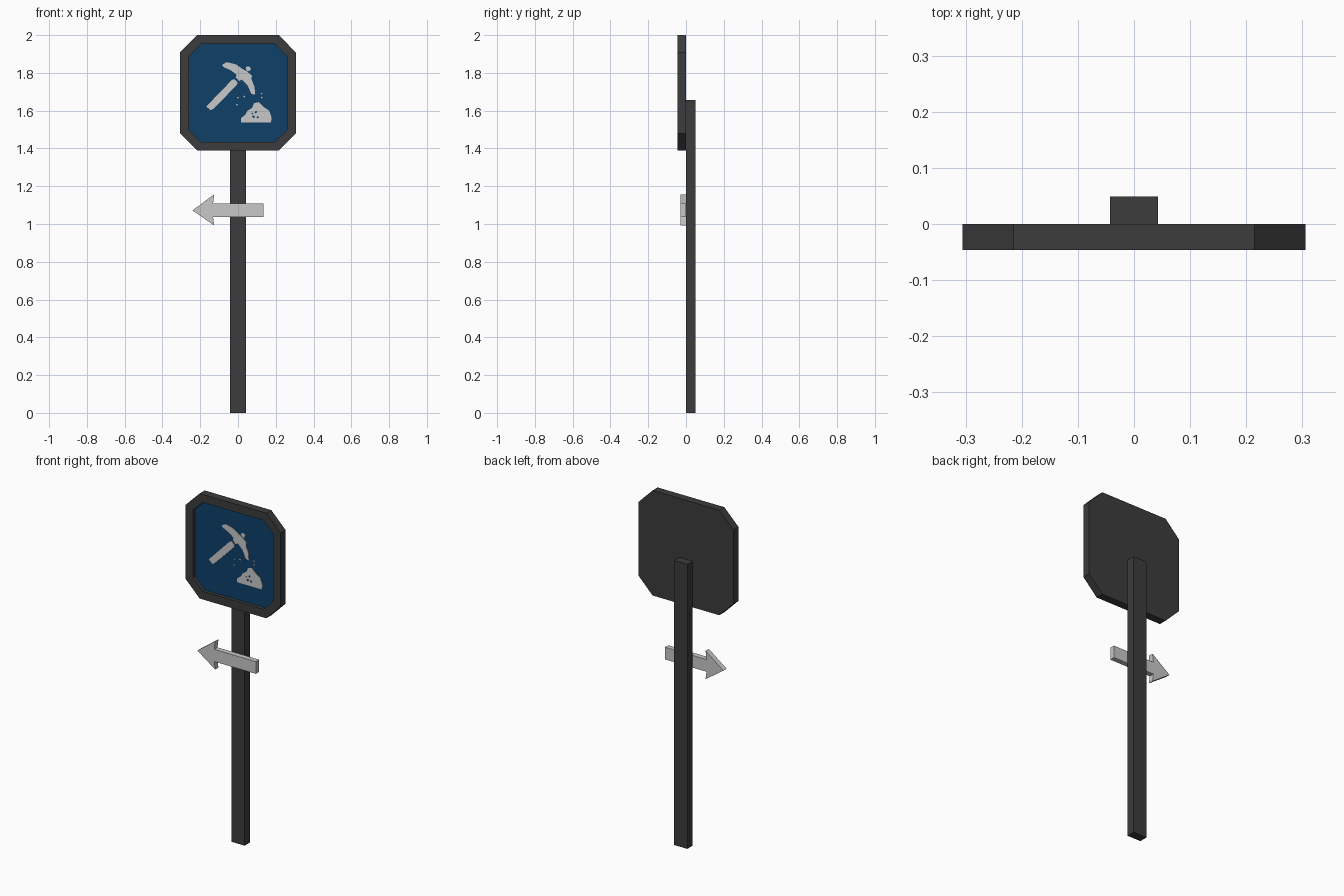
import bpy, bmesh

if "Cube" in bpy.data.objects:
    bpy.data.objects.remove(bpy.data.objects["Cube"])


def material(name, r, g, b):
    m = bpy.data.materials.new(name)
    m.diffuse_color = (r, g, b, 1)
    m.use_nodes = True
    m.node_tree.nodes["Principled BSDF"].inputs["Base Color"].default_value = m.diffuse_color
    return m


DARK = material("dark grey metal", 0.045, 0.045, 0.045)
BLUE = material("sign blue", 0.0045, 0.05, 0.141)
LIGHT = material("light grey", 0.58, 0.58, 0.58)


def finish(name, bm, *mats):
    bmesh.ops.recalc_face_normals(bm, faces=bm.faces)
    me = bpy.data.meshes.new(name)
    bm.to_mesh(me)
    bm.free()
    for m in mats:
        me.materials.append(m)
    ob = bpy.data.objects.new(name, me)
    bpy.context.collection.objects.link(ob)
    return ob


def add_prism(bm, pts, front, back):
    """Extrude an (x, z) outline from y=front to y=back; returns the front face."""
    f = [bm.verts.new((x, front, z)) for x, z in pts]
    b = [bm.verts.new((x, back, z)) for x, z in pts]
    face = bm.faces.new(f)
    bm.faces.new(b[::-1])
    n = len(pts)
    for i in range(n):
        bm.faces.new((f[i], b[i], b[(i + 1) % n], f[(i + 1) % n]))
    return face


def prisms(name, outlines, front, back, mat):
    bm = bmesh.new()
    for pts in outlines:
        add_prism(bm, pts, front, back)
    return finish(name, bm, mat)


def diamond(x, z, r):
    return [(x - r, z), (x, z - r), (x + r, z), (x, z + r)]


# Post
prisms("post", [[(-.043, 0), (.043, 0), (.043, 1.657), (-.043, 1.657)]], 0, .049, DARK)

# Octagonal sign board with a recessed blue panel
R, C, Z = .306, .215, 1.694
octagon = [(-C, -R), (C, -R), (R, -C), (R, C), (C, R), (-C, R), (-R, C), (-R, -C)]
bm = bmesh.new()
panel = add_prism(bm, [(x, z + Z) for x, z in octagon], -.046, 0)
bmesh.ops.recalc_face_normals(bm, faces=bm.faces)
bmesh.ops.inset_individual(bm, faces=[panel], thickness=.047, use_even_offset=True)
bmesh.ops.inset_individual(bm, faces=[panel], thickness=0, depth=-.02)
panel.material_index = 1
finish("sign_board", bm, DARK, BLUE)

# Pickaxe symbol: handle, curved head, handle end
prisms("pickaxe_symbol", [
    [(-.168, 1.622), (-.145, 1.602), (-.13, 1.61), (-.005, 1.737), (-.003, 1.752), (-.022, 1.768), (-.035, 1.76)],
    [(-.085, 1.842), (-.075, 1.83), (-.04, 1.815), (-.008, 1.79), (-.012, 1.777), (.005, 1.757),
     (.02, 1.765), (.05, 1.735), (.07, 1.69), (.09, 1.685), (.088, 1.725), (.07, 1.77),
     (.075, 1.785), (.045, 1.81), (.025, 1.82), (-.01, 1.845), (-.06, 1.857)],
    [(.04, 1.822), (.05, 1.809), (.065, 1.812), (.068, 1.825), (.058, 1.835), (.045, 1.833)],
], -.029, -.026, LIGHT)

# Rubble pile with flying chips and dark gaps
prisms("rubble_symbol", [
    [(.015, 1.538), (.175, 1.538), (.178, 1.565), (.165, 1.6), (.14, 1.617), (.11, 1.645),
     (.085, 1.64), (.075, 1.615), (.05, 1.6), (.04, 1.58), (.015, 1.56)],
    diamond(0, 1.668, .005), diamond(.033, 1.675, .006), diamond(-.005, 1.632, .005),
    diamond(.08, 1.69, .005), diamond(.125, 1.69, .005), diamond(.125, 1.67, .005),
], -.029, -.026, LIGHT)
prisms("rubble_gaps", [diamond(.083, 1.568, .008), diamond(.095, 1.592, .007),
                       diamond(.105, 1.565, .007), diamond(.075, 1.585, .005)],
       -.030, -.029, BLUE)

# Direction arrow on the post
prisms("direction_arrow", [[(-.241, 1.072), (-.126, .992), (-.132, 1.037), (.136, 1.037),
                            (.136, 1.108), (-.132, 1.108), (-.126, 1.157)]], -.03, 0, LIGHT)
